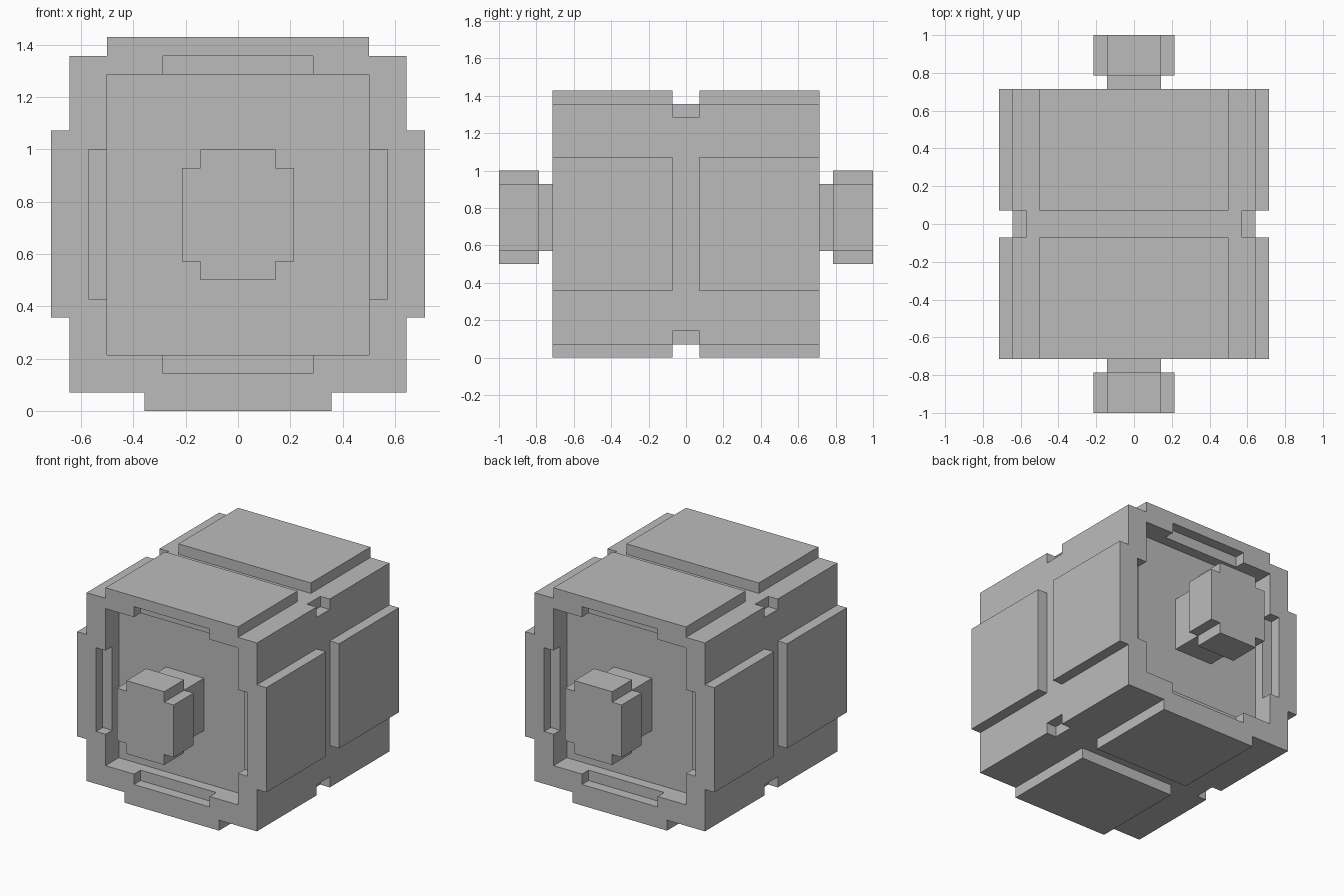
import bpy
import bmesh

U = 1 / 14  # one block of the model's grid

if "Cube" in bpy.data.objects:
    bpy.data.objects.remove(bpy.data.objects["Cube"])

grey = bpy.data.materials.new("plain_grey")
grey.use_nodes = True
grey.diffuse_color = (0.5, 0.5, 0.5, 1)
grey.node_tree.nodes["Principled BSDF"].inputs["Base Color"].default_value = (0.5, 0.5, 0.5, 1)


def block(name, rows, y0, y1):
    """Extrude a stepped, symmetric outline along y; rows are (bottom, top, half width)."""
    right = [(w, z) for z0, z1, w in rows for z in (z0, z1)]
    outline = right + [(-x, z) for x, z in reversed(right)]
    bm = bmesh.new()
    face = bm.faces.new([bm.verts.new((x * U, y0 * U, z * U)) for x, z in outline])
    grown = bmesh.ops.extrude_face_region(bm, geom=[face])["geom"]
    verts = [v for v in grown if isinstance(v, bmesh.types.BMVert)]
    bmesh.ops.translate(bm, verts=verts, vec=(0, (y1 - y0) * U, 0))
    bmesh.ops.recalc_face_normals(bm, faces=bm.faces)
    mesh = bpy.data.meshes.new(name)
    bm.to_mesh(mesh)
    bm.free()
    mesh.materials.append(grey)
    obj = bpy.data.objects.new(name, mesh)
    bpy.context.collection.objects.link(obj)
    return obj


def carve(obj, cutter):
    mod = obj.modifiers.new(cutter.name, "BOOLEAN")
    mod.operation = "DIFFERENCE"
    mod.solver = "EXACT"
    mod.object = cutter
    bpy.context.view_layer.objects.active = obj
    bpy.ops.object.modifier_apply(modifier=mod.name)
    bpy.data.objects.remove(cutter)


def mirror_front_to_back(obj):
    mod = obj.modifiers.new("front_to_back", "MIRROR")
    mod.use_axis = (False, True, False)


# Narrow core showing in the groove between the halves
block("groove_core", [(1, 2, 8), (2, 18, 9), (18, 19, 8)], -1, 1)

# Stepped outer half with a square recess and four shallow notches
shell = block("outer_shell",
              [(0, 1, 5), (1, 5, 9), (5, 15, 10), (15, 19, 9), (19, 20, 7)], -10, -1)
carve(shell, block("recess", [(3, 18, 7)], -12, -8))
carve(shell, block("notches",
                   [(2, 3, 4), (3, 6, 7), (6, 14, 8), (14, 18, 7), (18, 19, 4)], -11, -9))

# Axle stub and its stepped end cap
neck = block("axle_neck", [(8, 13, 2)], -11, -8)
cap = block("axle_cap", [(7, 8, 2), (8, 13, 3), (13, 14, 2)], -14, -11)

for part in (shell, neck, cap):
    mirror_front_to_back(part)
